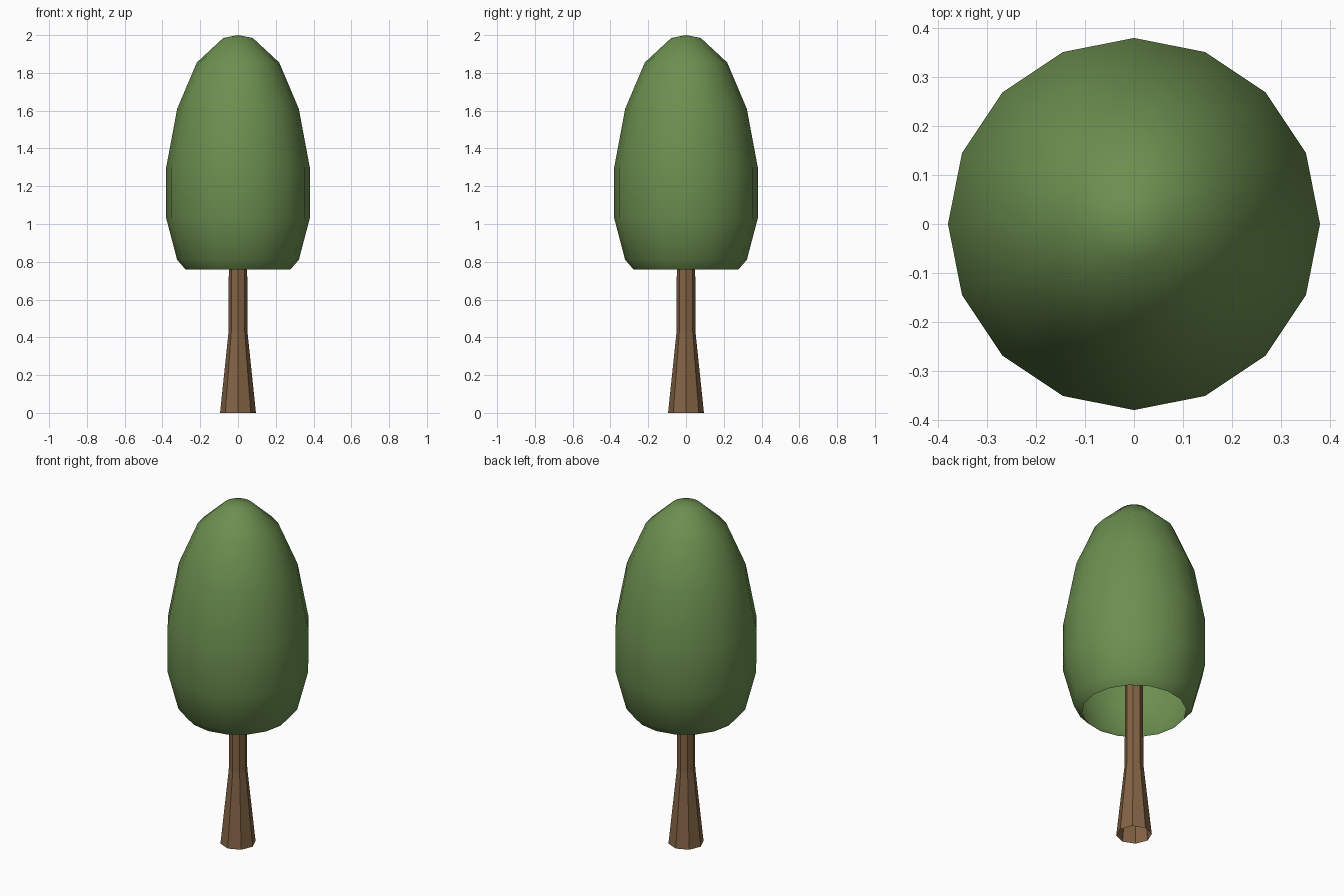
import bpy, bmesh, math

if "Cube" in bpy.data.objects:
    bpy.data.objects.remove(bpy.data.objects["Cube"])

def material(name, rgb):
    m = bpy.data.materials.new(name)
    m.diffuse_color = (*rgb, 1)
    m.use_nodes = True
    m.node_tree.nodes["Principled BSDF"].inputs["Base Color"].default_value = m.diffuse_color
    return m

def lathe(name, profile, sides, mat, smooth):
    """Open shell turned round z; a radius of 0 closes to a point."""
    bm = bmesh.new()
    rings = []
    for r, z in profile:
        if r == 0:
            rings.append([bm.verts.new((0, 0, z))] * sides)
        else:
            rings.append([bm.verts.new((r * math.cos(math.tau * i / sides),
                                        r * math.sin(math.tau * i / sides), z))
                          for i in range(sides)])
    for a, b in zip(rings, rings[1:]):
        for i in range(sides):
            j = (i + 1) % sides
            quad = [a[i], a[j], b[j], b[i]]
            f = bm.faces.new(list(dict.fromkeys(quad)))
            f.smooth = smooth
    me = bpy.data.meshes.new(name)
    bm.to_mesh(me)
    bm.free()
    me.materials.append(mat)
    ob = bpy.data.objects.new(name, me)
    bpy.context.collection.objects.link(ob)
    return ob

leaf = material("leaf green", (0.15, 0.275, 0.079))
bark = material("bark brown", (0.225, 0.125, 0.058))

# Flared, faceted trunk, open at the foot and running up into the crown
lathe("trunk", [(0.095, 0), (0.05, 0.43), (0.048, 1.0)], 8, bark, False)

# Smooth egg-shaped crown, hollow and open underneath
lathe("crown", [(0.278, 0.76), (0.322, 0.81), (0.38, 1.03), (0.38, 1.30),
                (0.322, 1.61), (0.218, 1.855), (0.078, 1.985), (0, 2.0)],
      16, leaf, True)
